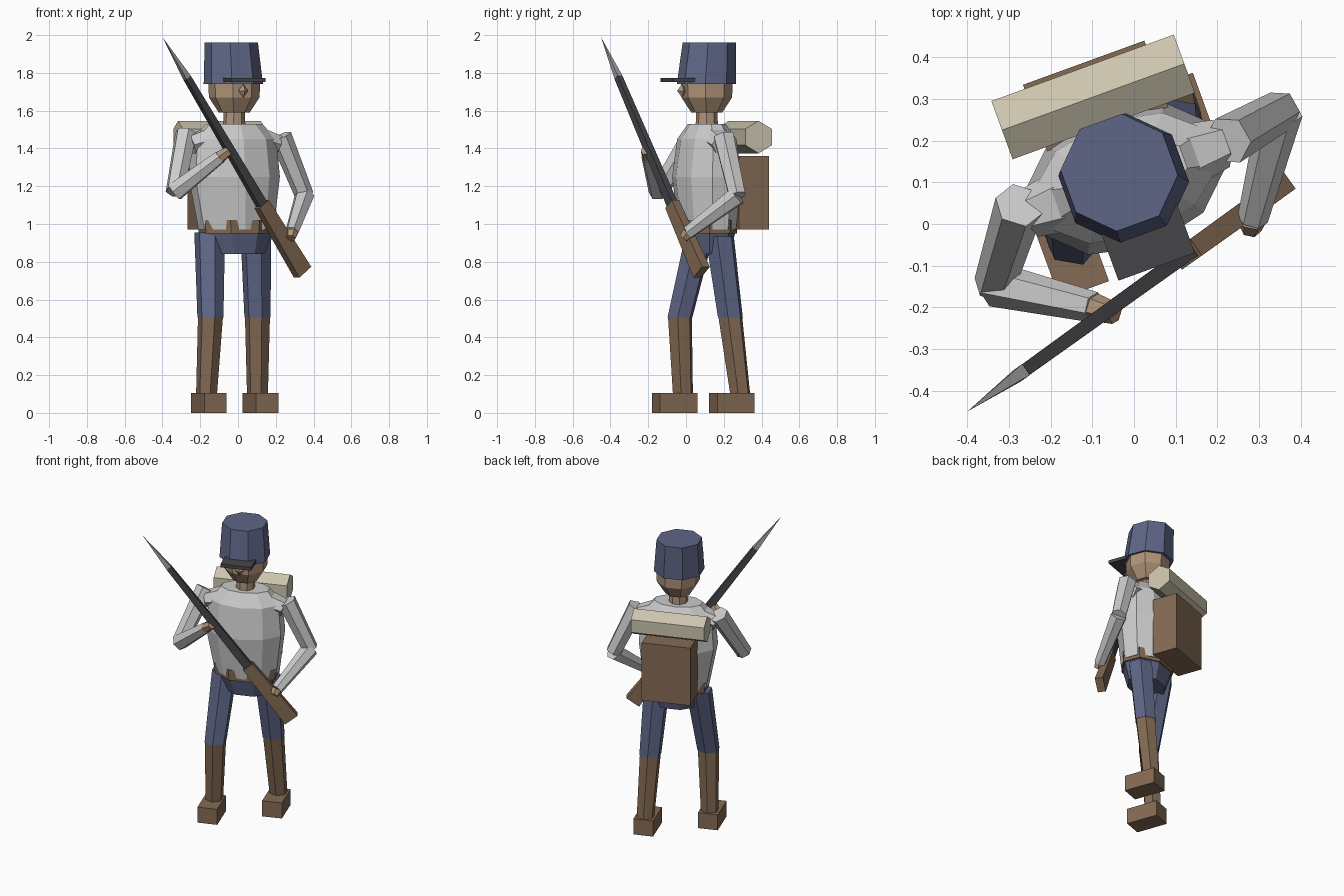
import bpy, bmesh, math
from mathutils import Vector, Matrix

if "Cube" in bpy.data.objects:
    bpy.data.objects.remove(bpy.data.objects["Cube"])

YAW = math.radians(20)
TURN = Matrix.Rotation(YAW, 3, 'Z')
CENTRE = Vector((-0.02, 0.11, 0))


def material(name, r, g, b):
    lin = [((c / 255 + 0.055) / 1.055) ** 2.4 for c in (r, g, b)]
    m = bpy.data.materials.new(name)
    m.diffuse_color = (*lin, 1)
    m.use_nodes = True
    m.node_tree.nodes["Principled BSDF"].inputs["Base Color"].default_value = m.diffuse_color
    return m


BLUE = material("uniform_blue", 94, 102, 134)
BROWN = material("leather_brown", 133, 107, 83)
SKIN = material("skin", 176, 148, 122)
SHIRT = material("shirt_grey", 204, 204, 204)
CREAM = material("blanket_cream", 203, 196, 174)
DARK = material("dark_metal", 70, 70, 74)
STEEL = material("blade_steel", 160, 160, 162)


def body(x, y, z):
    """Point given along the turned body axes."""
    return CENTRE + TURN @ Vector((x, y, 0)) + Vector((0, 0, z))


def skin_rings(name, rings, mat):
    """Join rings of points into a closed flat-faced part."""
    bm = bmesh.new()
    rows = [[bm.verts.new(p) for p in ring] for ring in rings]
    n = len(rows[0])
    for a, b in zip(rows, rows[1:]):
        for i in range(n):
            j = (i + 1) % n
            bm.faces.new((a[i], a[j], b[j], b[i]))
    bm.faces.new(rows[0][::-1])
    bm.faces.new(rows[-1])
    bmesh.ops.remove_doubles(bm, verts=bm.verts, dist=0.0005)
    bmesh.ops.recalc_face_normals(bm, faces=bm.faces)
    mesh = bpy.data.meshes.new(name)
    bm.to_mesh(mesh)
    bm.free()
    mesh.materials.append(mat)
    obj = bpy.data.objects.new(name, mesh)
    bpy.context.collection.objects.link(obj)
    return obj


def circle(n, phase):
    return [(math.cos(t), math.sin(t)) for t in
            (phase + 2 * math.pi * i / n for i in range(n))]


def stack(name, levels, n, mat, phase=None):
    """Level rings: (centre, half width, half depth), turned with the body."""
    phase = math.pi / n if phase is None else phase
    skin_rings(name, [[Vector(c) + TURN @ Vector((rx * u, ry * v, 0))
                       for u, v in circle(n, phase)] for c, rx, ry in levels], mat)


def tube(name, p, q, start, end, n, mat, phase=0):
    """Tapered bar from p to q; start and end are (sideways, upward) radii."""
    p, q = Vector(p), Vector(q)
    d = (q - p).normalized()
    side = d.cross(Vector((0, 0, 1))).normalized()
    up = side.cross(d)
    skin_rings(name, [[c + side * (r[0] * u) + up * (r[1] * v)
                       for u, v in circle(n, phase)] for c, r in ((p, start), (q, end))], mat)


def box(name, centre, size, mat):
    x, y, z = centre
    k = math.sqrt(0.5)
    stack(name, [((x, y, z + s * size[2] / 2), k * size[0], k * size[1])
                 for s in (-1, 1)], 4, mat)


# Torso, belt and hips
stack("torso", [(body(0.01, 0, 0.97), 0.205, 0.145), (body(0, 0, 1.25), 0.25, 0.175),
                (body(0, 0, 1.45), 0.232, 0.145), (body(0, 0, 1.53), 0.155, 0.09)], 10, SHIRT)
stack("belt", [(body(0.01, 0, 0.95), 0.205, 0.148), (body(0.01, 0, 1.02), 0.212, 0.152)], 8, BROWN)
stack("hips", [(body(0.02, 0, 0.84), 0.15, 0.11), (body(0.01, 0, 0.965), 0.2, 0.142)], 8, BLUE)

# Neck, head and nose
stack("neck", [(body(0, 0, 1.5), 0.06, 0.06), (body(0, 0, 1.62), 0.055, 0.055)], 8, SKIN)
stack("head", [(body(0, 0, 1.59), 0.082, 0.082), (body(0, 0, 1.67), 0.134, 0.134),
               (body(0, 0, 1.76), 0.138, 0.138)], 8, SKIN)
stack("nose", [(body(0, -0.14, 1.67), 0, 0), (body(0, -0.14, 1.705), 0.027, 0.027),
               (body(0, -0.14, 1.742), 0, 0)], 4, SKIN, 0)

# Cap and peak
stack("cap", [(body(-0.005, 0, 1.742), 0.157, 0.157), (body(-0.01, 0.018, 1.962), 0.141, 0.141)], 8, BLUE)
box("cap_peak", (0.033, -0.044, 1.763), (0.195, 0.125, 0.022), DARK)

# Legs: hip, knee, ankle and foot positions for each side
LEGS = {
    "right": ((-0.15, 0.075, 0.955), (-0.146, -0.032, 0.505), (-0.167, -0.016, 0.09), (-0.155, -0.06)),
    "left": ((0.095, 0.178, 0.935), (0.103, 0.235, 0.505), (0.103, 0.288, 0.09), (0.118, 0.243)),
}
for side, (hip, knee, ankle, foot) in LEGS.items():
    stack(side + "_trouser", [(knee, 0.07, 0.07), (hip, 0.083, 0.08)], 6, BLUE)
    stack(side + "_boot", [(ankle, 0.056, 0.056), (knee, 0.067, 0.067)], 6, BROWN)
    box(side + "_shoe", (*foot, 0.0525), (0.126, 0.21, 0.105), BROWN)

# Arms: shoulder, elbow, wrist and fingertip positions for each side
ARMS = {
    "right": ((-0.275, 0.045, 1.48), (-0.335, -0.145, 1.17), (-0.095, -0.2, 1.355), (-0.045, -0.215, 1.39)),
    "left": ((0.225, 0.2, 1.465), (0.352, 0.272, 1.15), (0.285, 0.012, 0.955), (0.28, -0.012, 0.925)),
}
for side, (shoulder, elbow, wrist, tip) in ARMS.items():
    tube(side + "_upper_arm", shoulder, elbow, (0.06, 0.06), (0.05, 0.05), 6, SHIRT)
    tube(side + "_forearm", elbow, wrist, (0.054, 0.054), (0.037, 0.037), 6, SHIRT)
    tube(side + "_hand", wrist, tip, (0.034, 0.034), (0.026, 0.026), 6, SKIN)

# Shoulder caps bridging torso and sleeves
for side, x in (("right", -1), ("left", 1)):
    tube(side + "_shoulder", body(x * 0.12, 0, 1.455), body(x * 0.245, 0, 1.42),
         (0.085, 0.07), (0.06, 0.055), 6, SHIRT)

# Rifle with bayonet
TIP, MUZZLE, LOCK, BUTT = (-0.4, -0.45, 1.99), (-0.27, -0.357, 1.775), (0.125, -0.073, 1.105), (0.342, 0.083, 0.745)
Q = math.pi / 4
tube("bayonet", MUZZLE, TIP, (0.023, 0.023), (0, 0), 4, STEEL, Q)
tube("rifle_barrel", LOCK, MUZZLE, (0.026, 0.038), (0.022, 0.024), 4, DARK, Q)
tube("rifle_stock", LOCK, BUTT, (0.034, 0.052), (0.036, 0.068), 4, BROWN, Q)

# Backpack and rolled blanket
box("backpack", body(0, 0.21, 1.165), (0.31, 0.17, 0.39), BROWN)
axis = TURN @ Vector((0.233, 0, 0))
roll = Vector((-0.098, 0.305, 1.46))
tube("blanket_roll", roll - axis, roll + axis, (0.086, 0.086), (0.086, 0.086), 6, CREAM, math.pi / 2)
